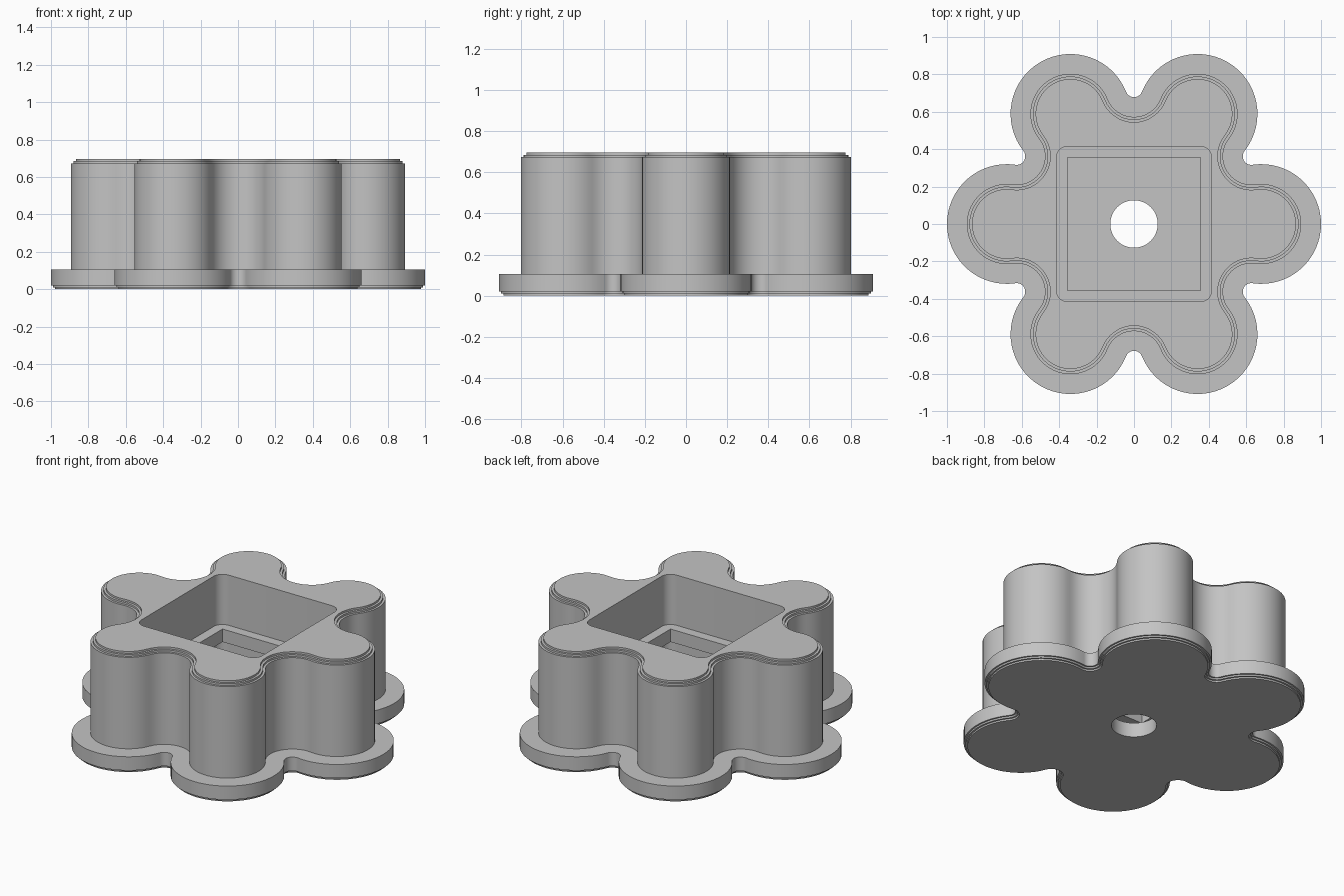
import bpy, bmesh
from math import sin, cos, pi, radians, sqrt, atan2

cube = bpy.data.objects.get("Cube")
if cube:
    bpy.data.objects.remove(cube, do_unlink=True)

# Material
grey = bpy.data.materials.new("plain_grey")
grey.use_nodes = True
grey.diffuse_color = (0.55, 0.55, 0.55, 1)
grey.node_tree.nodes["Principled BSDF"].inputs["Base Color"].default_value = (0.55, 0.55, 0.55, 1)

PETAL_DIST, PETAL_R, NOTCH_R = 0.68, 0.32, 0.046


def arc(cx, cy, r, a0, a1, n, ends=True):
    ks = range(n + 1) if ends else range(1, n)
    return [(cx + r * cos(a0 + (a1 - a0) * k / n), cy + r * sin(a0 + (a1 - a0) * k / n)) for k in ks]


def flower(inset):
    """Six round petals joined by filleted notches, shrunk by inset."""
    half = PETAL_DIST / 2
    h = PETAL_DIST * cos(pi / 6) + sqrt((PETAL_R + NOTCH_R) ** 2 - half ** 2)
    nx, ny = h * cos(pi / 6), h * sin(pi / 6)
    b = atan2(ny, nx - PETAL_DIST)
    unit = arc(PETAL_DIST, 0, PETAL_R - inset, -b, b, 32)
    unit += arc(nx, ny, NOTCH_R + inset, b + pi, radians(240) - b, 16, ends=False)
    loop = []
    for k in range(6):
        c, s = cos(k * pi / 3), sin(k * pi / 3)
        loop += [(x * c - y * s, x * s + y * c) for x, y in unit]
    return loop


def rounded_square(half, r):
    if r == 0:
        return [(-half, -half), (half, -half), (half, half), (-half, half)]
    loop = []
    for k, (sx, sy) in enumerate([(1, 1), (-1, 1), (-1, -1), (1, -1)]):
        loop += arc(sx * (half - r), sy * (half - r), r, k * pi / 2, (k + 1) * pi / 2, 8)
    return loop


def loft(name, rings):
    """Solid skinned through (loop, height) rings and capped at both ends."""
    bm = bmesh.new()
    rows = [[bm.verts.new((x, y, z)) for x, y in loop] for loop, z in rings]
    n = len(rows[0])
    for lo, hi in zip(rows, rows[1:]):
        for i in range(n):
            j = (i + 1) % n
            bm.faces.new((lo[i], lo[j], hi[j], hi[i]))
    bm.faces.new(rows[0][::-1])
    bm.faces.new(rows[-1])
    bmesh.ops.recalc_face_normals(bm, faces=bm.faces)
    me = bpy.data.meshes.new(name)
    bm.to_mesh(me)
    bm.free()
    me.materials.append(grey)
    ob = bpy.data.objects.new(name, me)
    bpy.context.collection.objects.link(ob)
    return ob


# Flower block: stepped foot, wide flange, tall body, stepped rim
profile = [(0.021, 0), (0.021, 0.01), (0.01, 0.01), (0.01, 0.02), (0, 0.02), (0, 0.105),
           (0.106, 0.105), (0.106, 0.673), (0.12, 0.673), (0.12, 0.685), (0.134, 0.685), (0.134, 0.697)]
block = loft("flower_block", [(flower(i), z) for i, z in profile])


def cut(name, loop, z0, z1):
    cutter = loft(name, [(loop, z0), (loop, z1)])
    cutter.hide_render = True
    mod = block.modifiers.new(name, 'BOOLEAN')
    mod.operation = 'DIFFERENCE'
    mod.solver = 'EXACT'
    mod.object = cutter
    bpy.context.view_layer.objects.active = block
    bpy.ops.object.modifier_apply(modifier=name)
    bpy.data.objects.remove(cutter, do_unlink=True)


# Square pocket, lipped opening, chamber under the lip, drain hole
cut("pocket", rounded_square(0.415, 0.06), 0.385, 0.9)
cut("lip_opening", rounded_square(0.355, 0), 0.2, 0.5)
cut("lower_chamber", rounded_square(0.415, 0.06), 0.09, 0.305)
cut("drain_hole", arc(0, 0, 0.127, 0, 2 * pi, 48)[:-1], -0.1, 0.2)

# Smooth walls with sharp edges
bpy.ops.object.select_all(action='DESELECT')
block.select_set(True)
bpy.context.view_layer.objects.active = block
bpy.ops.object.shade_smooth_by_angle(angle=radians(30))
